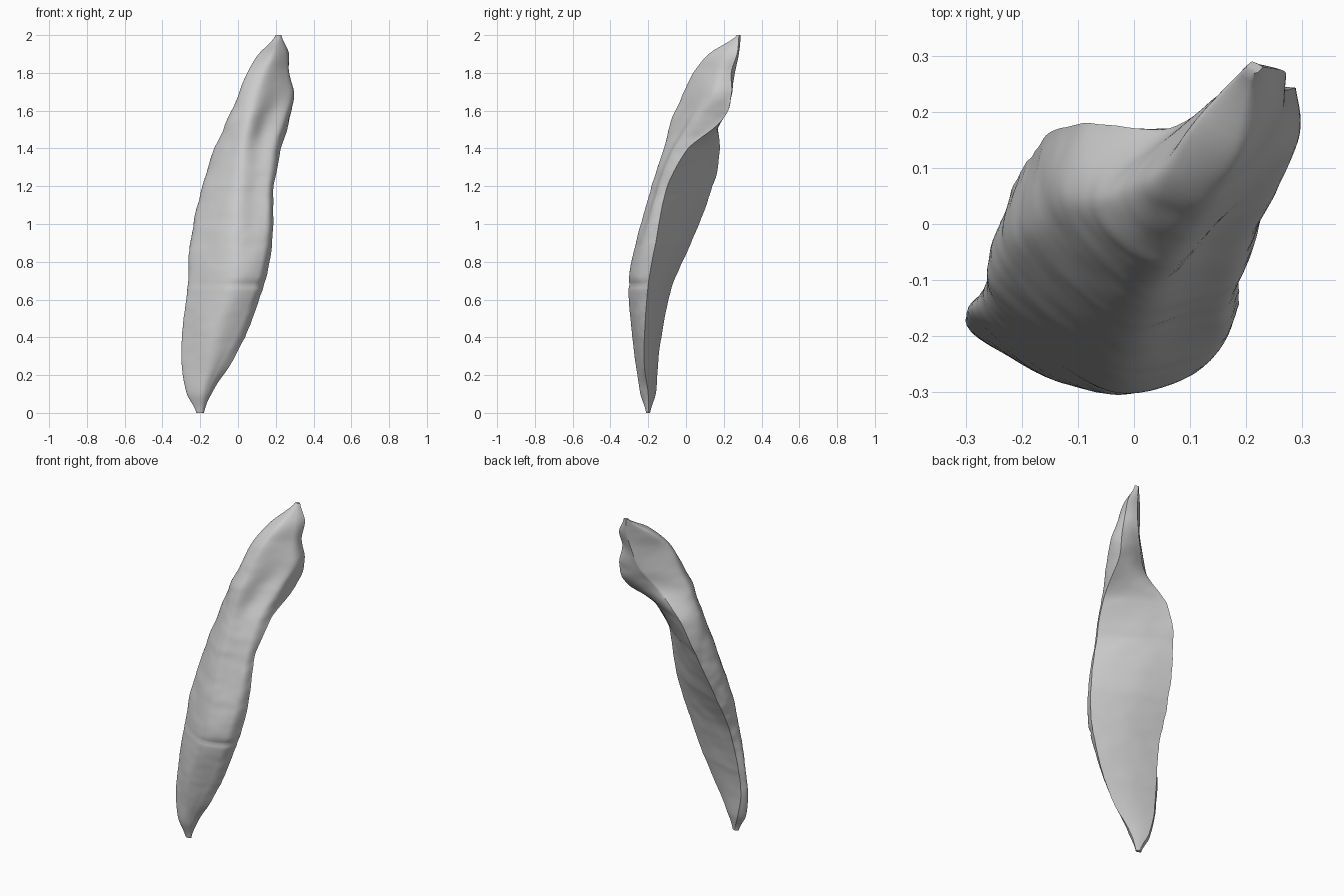
import bpy, bmesh, math
from mathutils import Vector, noise

cube = bpy.data.objects.get("Cube")
if cube:
    bpy.data.objects.remove(cube, do_unlink=True)

# Key cross-sections in hundredths of a unit: height, then x, y of the
# right edge, right flange, front ridge, left side and back edge
SECTIONS = [
    (0, -18, -20, -19, -21, -20, -21, -22, -20, -20, -19),
    (10, -14, -20, -16, -23, -20, -24, -27, -20, -24, -16),
    (24, -5, -22, -10, -25, -17, -26, -29, -19, -27, -15),
    (40, 4, -22, -1, -26, -14, -28, -29, -17, -27, -13),
    (68, 14, -20, 9, -27, -5, -30, -25, -16, -25, -7),
    (90, 18, -16, 14, -23, -3, -26, -24, -10, -23, 3),
    (120, 19, -10, 15, -15, -1, -18, -18, -2, -17, 14),
    (140, 23, 1, 18, -7, 2, -12, -12, 3, -9, 18),
    (155, 27, 19, 24, 3, 6, -8, -6, 4, 6, 17),
    (168, 29, 24, 28, 12, 10, -2, 0, 7, 15, 23),
    (180, 27, 24, 26, 16, 14, 4, 5, 10, 19, 26),
    (190, 27, 27, 25, 20, 18, 12, 11, 18, 21, 28),
    (200, 23, 28, 22, 27, 21, 27, 20, 28, 21, 29),
]
RINGS, FRONT_STEPS, BACK_STEPS = 130, 48, 16


def spline(points, t):
    """Smooth curve through the points, with t counted in points."""
    last = len(points) - 1
    i = min(int(t), last - 1)
    u = t - i
    a, b, c, d = (points[max(0, min(last, i + k))] for k in (-1, 0, 1, 2))
    return (b * 2 + (c - a) * u + (a * 2 - b * 5 + c * 4 - d) * u ** 2
            + (b * 3 - a - c * 3 + d) * u ** 3) / 2


def bump(value, centre, width):
    return math.exp(-((value - centre) / width) ** 2)


def section_at(z):
    """Right, flange, front, left and back points at a height."""
    i = 0
    while i < len(SECTIONS) - 2 and SECTIONS[i + 1][0] < z * 100:
        i += 1
    low, high = SECTIONS[i][0], SECTIONS[i + 1][0]
    t = i + (z * 100 - low) / (high - low)
    return [spline([Vector((s[k], s[k + 1])) / 100 for s in SECTIONS], t)
            for k in (1, 3, 5, 7, 9)]


def ring_at(z):
    right, flange, front, left, back = section_at(z)
    centre = (right + flange + front + left + back) / 5
    chord = flange - front
    inward = Vector((-chord.y, chord.x)).normalized()
    flat = right - back
    outward = Vector((-flat.y, flat.x)).normalized()
    groove = 0.032 * bump(z, 1.53, 0.15) + 0.014 * bump(z, 1.15, 0.3)
    ring = []
    # Rounded outer side, with the long groove and the cross crease
    for j in range(FRONT_STEPS):
        t = 4 * j / FRONT_STEPS
        p = spline([back, left, front, flange, right], t)
        p += inward * groove * bump(t, 2.55, 0.33)
        p += (centre - p) * 0.06 * bump(z, 0.68, 0.014) * bump(t, 2.5, 1.2)
        ring.append(p)
    # Broad, nearly flat inner side
    for j in range(BACK_STEPS):
        t = j / BACK_STEPS
        swell = 0.04 * flat.length * math.sin(math.pi * t)
        ring.append(right - flat * t + outward * swell)
    # Uneven natural surface
    result = []
    for p in ring:
        n = noise.noise(Vector((p.x * 8, p.y * 8, z * 9)))
        n += 0.5 * noise.noise(Vector((p.x * 16, p.y * 16, z * 22)))
        p = p + (p - centre) * 0.03 * n
        result.append((p.x, p.y, z))
    return result


# Body lofted from the sections
bm = bmesh.new()
rings = [[bm.verts.new(p) for p in ring_at(2 * i / RINGS)]
         for i in range(RINGS + 1)]
for low, high in zip(rings, rings[1:]):
    for j in range(len(low)):
        k = (j + 1) % len(low)
        bm.faces.new((low[j], low[k], high[k], high[j]))
bm.faces.new(rings[0][::-1])
bm.faces.new(rings[-1])
mesh = bpy.data.meshes.new("curved_shard")
bm.to_mesh(mesh)
bm.free()
body = bpy.data.objects.new("curved_shard", mesh)
bpy.context.collection.objects.link(body)

# Plain grey colour
grey = bpy.data.materials.new("light_grey")
grey.use_nodes = True
colour = (0.6, 0.6, 0.6, 1)
grey.diffuse_color = colour
grey.node_tree.nodes["Principled BSDF"].inputs["Base Color"].default_value = colour
mesh.materials.append(grey)

bpy.ops.object.select_all(action='DESELECT')
body.select_set(True)
bpy.context.view_layer.objects.active = body
bpy.ops.object.shade_smooth_by_angle(angle=math.radians(50))
